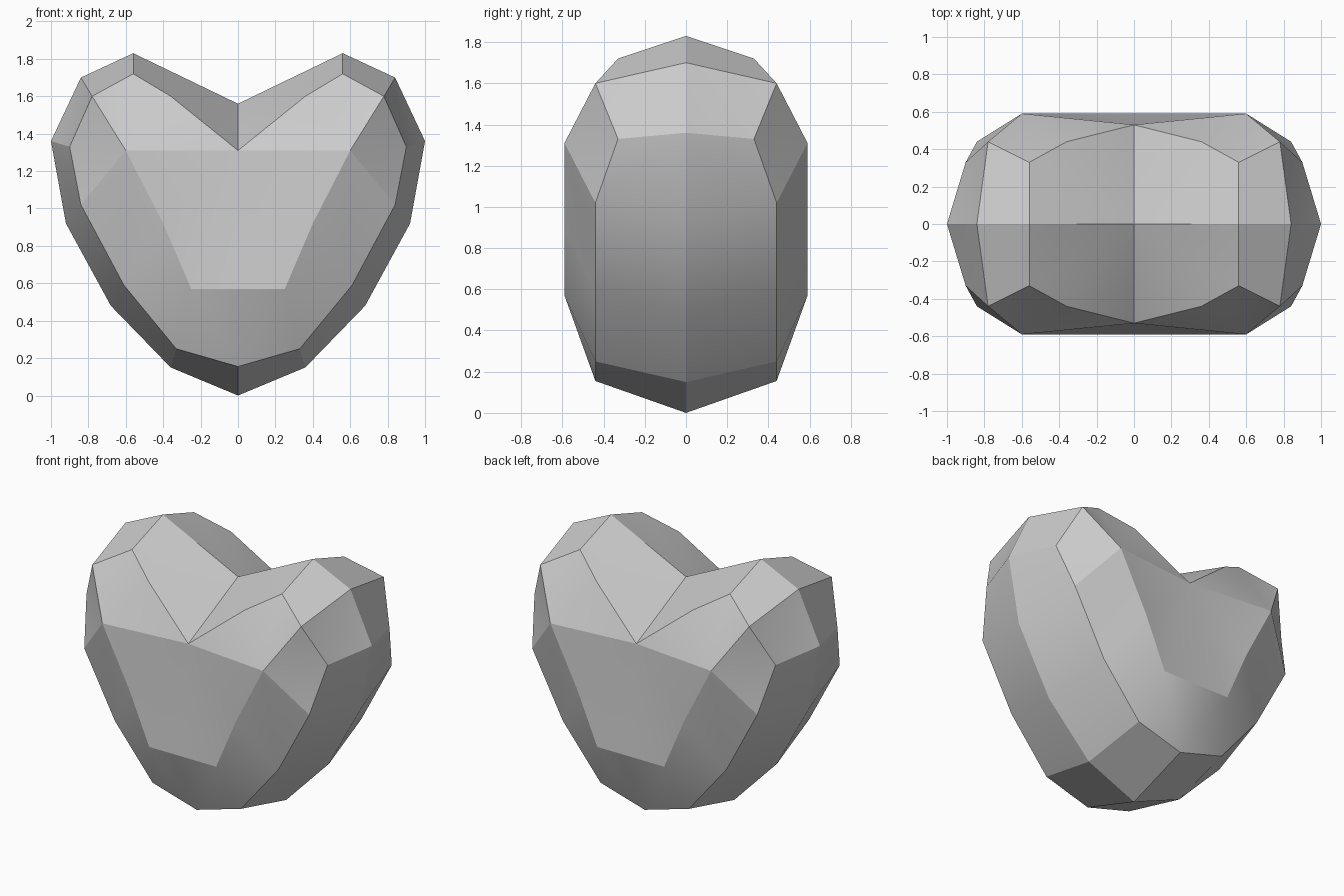
import bpy, bmesh, math

cube = bpy.data.objects.get("Cube")
if cube:
    bpy.data.objects.remove(cube, do_unlink=True)

# One plain stone grey
grey = bpy.data.materials.new("stone grey")
grey.use_nodes = True
colour = (0.6, 0.6, 0.6, 1)
grey.diffuse_color = colour
grey.node_tree.nodes["Principled BSDF"].inputs["Base Color"].default_value = colour

# Outline through the middle of the heart (x, z), from notch to tip
rim = [(0, 1.56), (.56, 1.83), (.84, 1.70), (1, 1.36),
       (.92, .92), (.68, .48), (.36, .15), (0, 0)]
# Bevelled outline around the face (x, depth, z)
bevel = [(0, .53, 1.31), (.36, .44, 1.60), (.56, .33, 1.72), (.78, .44, 1.60),
         (.90, .33, 1.33), (.84, .44, 1.02), (.61, .44, .59), (.33, .44, .25),
         (0, .44, .155)]
# Raised panel of the face
panel = [(.60, .59, 1.31), (.40, .59, .92), (.25, .59, .57), (0, .59, .57)]

bm = bmesh.new()
a = [bm.verts.new((x, 0, z)) for x, z in rim]
b = [bm.verts.new((x, -y, z)) for x, y, z in bevel]
c = [bm.verts.new((x, -y, z)) for x, y, z in panel]

# Notch, lobes and lower sides
faces = [(a[0], a[1], b[2]), (a[0], b[2], b[1]), (a[0], b[1], b[0])]
faces += [(a[1], a[2], b[3], b[2])]
faces += [(a[2], b[4], b[3]), (a[2], a[3], b[4])]
faces += [(a[i], a[i + 1], b[i + 2], b[i + 1]) for i in range(3, 7)]
# Facets fanning out from the shoulder of the face
faces += [(c[0], b[i], b[i + 1]) for i in range(5)]
# Cheek and lower facets
faces += [(c[0], b[5], b[6], c[1]), (c[1], b[6], c[2]),
          (c[2], b[6], b[7]), (c[2], b[7], b[8]), (c[2], b[8], c[3])]
# Middle of the face
faces += [(b[0], c[0], c[1]), (b[0], c[1], c[2]), (b[0], c[2], c[3])]
for f in faces:
    bm.faces.new(f)

# Mirror the quarter to the other side and to the back
for axis in (0, 1):
    copy = bmesh.ops.duplicate(bm, geom=bm.verts[:] + bm.edges[:] + bm.faces[:])["geom"]
    for v in copy:
        if isinstance(v, bmesh.types.BMVert):
            v.co[axis] *= -1
    bmesh.ops.remove_doubles(bm, verts=bm.verts[:], dist=.0001)
bmesh.ops.recalc_face_normals(bm, faces=bm.faces[:])

mesh = bpy.data.meshes.new("heart")
bm.to_mesh(mesh)
bm.free()
mesh.materials.append(grey)
heart = bpy.data.objects.new("heart", mesh)
bpy.context.collection.objects.link(heart)
bpy.context.view_layer.objects.active = heart
heart.select_set(True)
bpy.ops.object.shade_smooth_by_angle(angle=math.radians(20))
